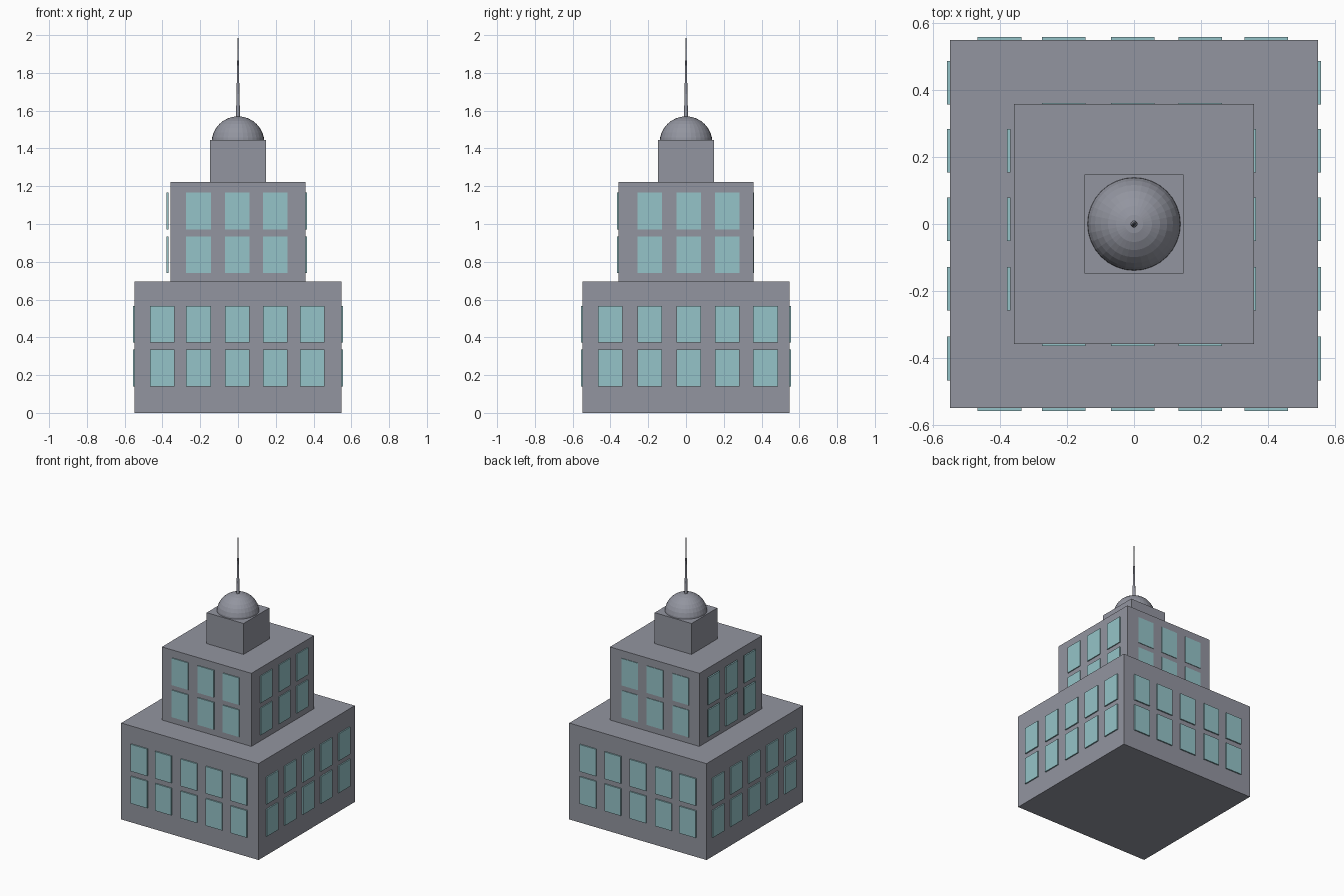
import bpy

cube = bpy.data.objects.get("Cube")
if cube:
    bpy.data.objects.remove(cube, do_unlink=True)


def make_material(name, color):
    mat = bpy.data.materials.new(name)
    mat.use_nodes = True
    mat.diffuse_color = color
    mat.node_tree.nodes["Principled BSDF"].inputs["Base Color"].default_value = color
    return mat


stone = make_material("grey stone", (0.29, 0.30, 0.35, 1))
glass = make_material("pale teal glass", (0.30, 0.55, 0.58, 1))


def finish(name, mat):
    obj = bpy.context.object
    obj.name = name
    obj.data.materials.append(mat)
    return obj


def box(name, low, high, mat):
    """Box spanning two opposite corners."""
    center = [(a + b) / 2 for a, b in zip(low, high)]
    bpy.ops.mesh.primitive_cube_add(size=1, location=center)
    obj = finish(name, mat)
    obj.scale = [b - a for a, b in zip(low, high)]
    return obj


def block(name, half, bottom, top):
    box(name, (-half, -half, bottom), (half, half, top), stone)


# Stepped tower
block("lower_storeys", 0.548, 0, 0.695)
block("upper_storeys", 0.357, 0.695, 1.222)
block("top_turret", 0.147, 1.222, 1.445)

# Dome and spire
bpy.ops.mesh.primitive_uv_sphere_add(segments=32, ring_count=16, radius=0.14,
                                     location=(0, 0, 1.43))
finish("dome", stone)
bpy.ops.mesh.primitive_cone_add(vertices=12, radius1=0.011, radius2=0.001,
                                depth=0.45, location=(0, 0, 1.775))
finish("spire", stone)

# Window panes: each column centre along the front/back (x) and sides (y)
X_COLUMNS = (-0.401, -0.209, -0.004, 0.197, 0.394)
Y_COLUMNS = (-0.401, -0.193, 0.014, 0.218, 0.421)
HALF_WIDTH = 0.065
PANE_HEIGHT = 0.195


def windows(prefix, side, columns, rows, inner, outer):
    """Grid of panes on one wall, between two distances from the centre."""
    sign = 1 if side in ("left", "back") else -1
    near, far = sorted((sign * inner, sign * outer))
    for r, z in enumerate(rows):
        for c, mid in enumerate(columns):
            low, high = mid - HALF_WIDTH, mid + HALF_WIDTH
            if side in ("front", "back"):
                corners = (low, near, z), (high, far, z + PANE_HEIGHT)
            else:
                corners = (near, low, z), (far, high, z + PANE_HEIGHT)
            box(f"{prefix}_{side}_window_{r}_{c}", *corners, glass)


LOWER_ROWS = (0.14, 0.372)
UPPER_ROWS = (0.74, 0.971)
for side in ("front", "back", "left", "right"):
    columns = X_COLUMNS if side in ("front", "back") else Y_COLUMNS
    windows("lower", side, columns, LOWER_ROWS, 0.545, 0.557)

# The upper panes sit at a different depth on each wall
UPPER_DEPTHS = {"front": (0.352, 0.364), "back": (0.350, 0.361),
                "left": (0.352, 0.364), "right": (0.368, 0.379)}
for side, (inner, outer) in UPPER_DEPTHS.items():
    columns = X_COLUMNS if side in ("front", "back") else Y_COLUMNS
    windows("upper", side, columns[1:4], UPPER_ROWS, inner, outer)
